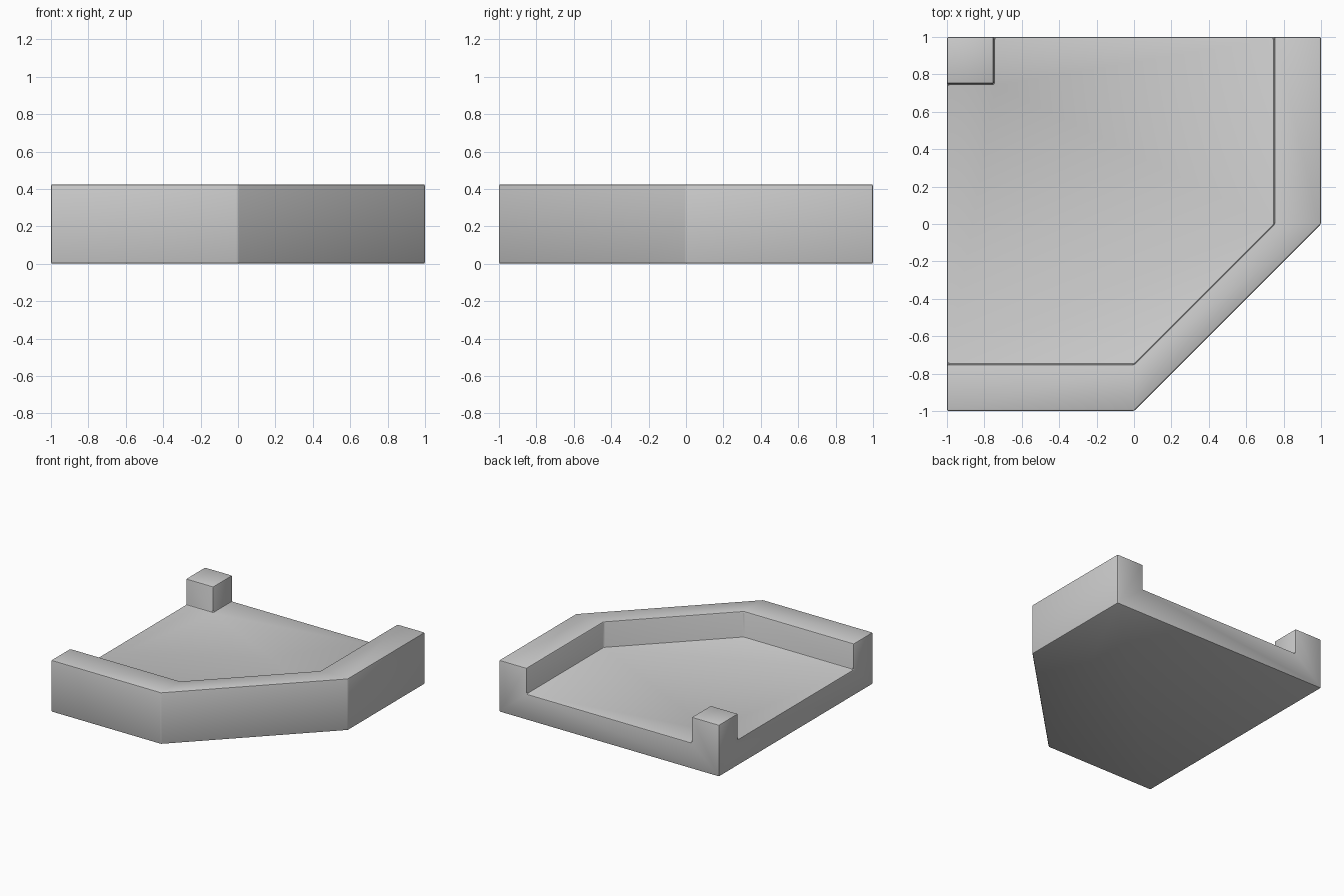
import bpy
import bmesh

default_cube = bpy.data.objects.get("Cube")
if default_cube:
    bpy.data.objects.remove(default_cube, do_unlink=True)

HEIGHT = 0.425
FLOOR = HEIGHT / 2
INNER = 0.75   # inner face of the rim and of the corner post
OVER = 1.2     # cutter overshoot past the open sides


def prism(name, outline, bottom, top):
    """Extrude a flat outline into a solid."""
    bm = bmesh.new()
    face = bm.faces.new([bm.verts.new((x, y, bottom)) for x, y in outline])
    result = bmesh.ops.extrude_face_region(bm, geom=[face])
    for v in result["geom"]:
        if isinstance(v, bmesh.types.BMVert):
            v.co.z = top
    bmesh.ops.recalc_face_normals(bm, faces=bm.faces)
    mesh = bpy.data.meshes.new(name)
    bm.to_mesh(mesh)
    bm.free()
    obj = bpy.data.objects.new(name, mesh)
    bpy.context.collection.objects.link(obj)
    return obj


grey = bpy.data.materials.new("plain grey")
grey.use_nodes = True
colour = (0.6, 0.6, 0.6, 1)
grey.diffuse_color = colour
grey.node_tree.nodes["Principled BSDF"].inputs["Base Color"].default_value = colour

# Solid square block with one chamfered corner
tile = prism("corner_floor_tile",
             [(-1, -1), (0, -1), (1, 0), (1, 1), (-1, 1)], 0, HEIGHT)
tile.data.materials.append(grey)

# Recess that leaves the low floor, raised rim and corner post
recess = prism("recess_cutter",
               [(-OVER, -INNER), (0, -INNER), (INNER, 0), (INNER, OVER),
                (-INNER, OVER), (-INNER, INNER), (-OVER, INNER)],
               FLOOR, HEIGHT + 1)
recess.hide_render = True

cut = tile.modifiers.new("recess", "BOOLEAN")
cut.operation = "DIFFERENCE"
cut.solver = "EXACT"
cut.object = recess

bpy.ops.object.select_all(action="DESELECT")
bpy.context.view_layer.objects.active = tile
tile.select_set(True)
bpy.ops.object.modifier_apply(modifier=cut.name)
bpy.data.objects.remove(recess, do_unlink=True)

# Fine rounded edges
bevel = tile.modifiers.new("soft_edges", "BEVEL")
bevel.width = 0.01
bevel.segments = 2
bevel.limit_method = "ANGLE"
bpy.ops.object.modifier_apply(modifier=bevel.name)
bpy.ops.object.shade_smooth_by_angle()
